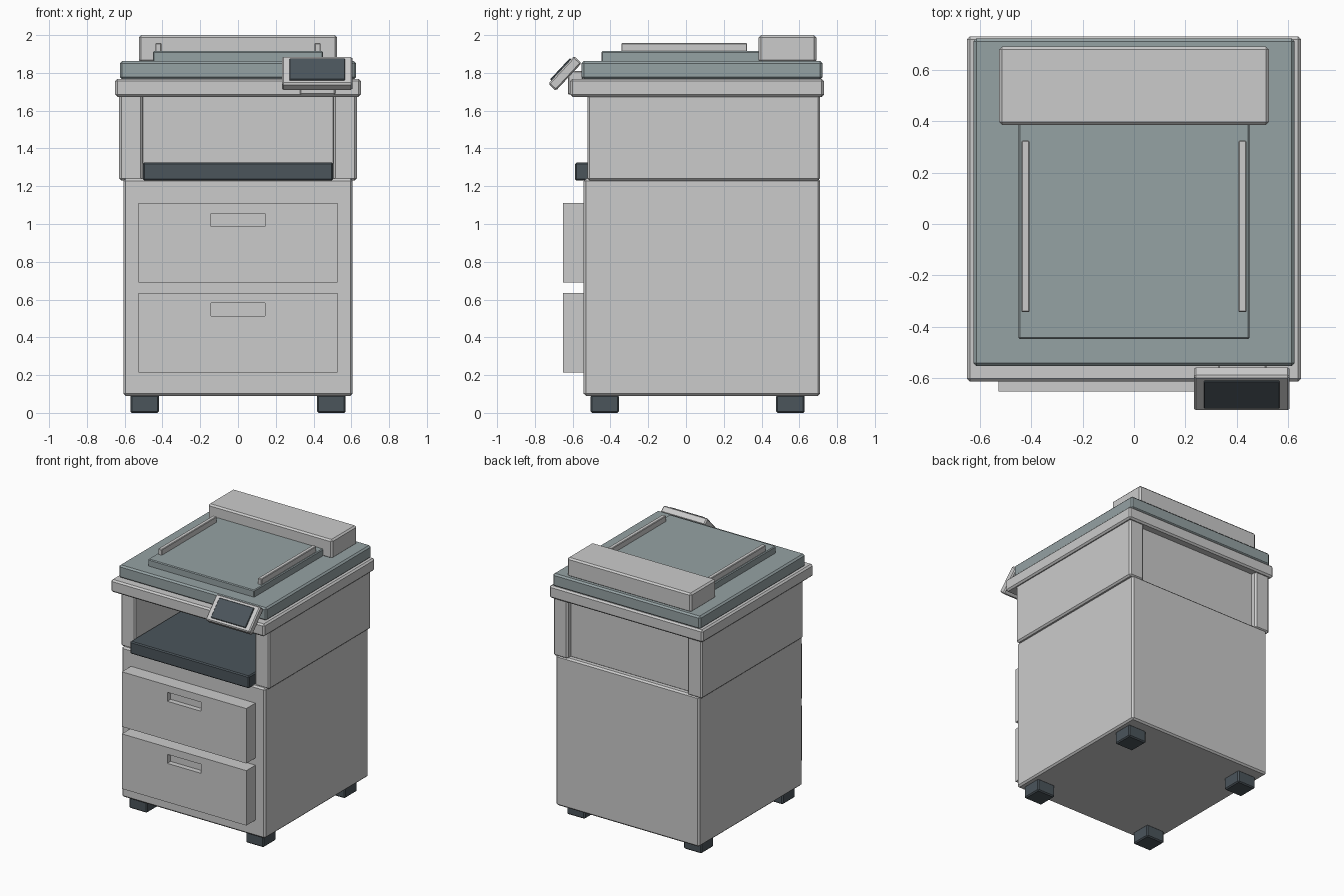
import bpy
from math import radians, sin, cos

if "Cube" in bpy.data.objects:
    bpy.data.objects.remove(bpy.data.objects["Cube"])


def material(name, rgb):
    m = bpy.data.materials.new(name)
    m.diffuse_color = (*rgb, 1)
    m.use_nodes = True
    m.node_tree.nodes["Principled BSDF"].inputs["Base Color"].default_value = m.diffuse_color
    return m


DARK = material("dark_plastic", (0.07, 0.09, 0.105))
BLUE = material("blue_grey", (0.30, 0.36, 0.37))


def box(name, x, y, z, mat=None, bevel=0.012):
    """Box from (min, max) ranges with a single chamfer."""
    bpy.ops.mesh.primitive_cube_add(size=1)
    ob = bpy.context.object
    ob.name = name
    for v in ob.data.vertices:
        v.co = [r[0] + (c + 0.5) * (r[1] - r[0]) for c, r in zip(v.co, (x, y, z))]
    if bevel:
        b = ob.modifiers.new("chamfer", 'BEVEL')
        b.width, b.segments = bevel, 1
    if mat:
        ob.data.materials.append(mat)
    return ob


def side(r, s):
    """Range mirrored to the side given by the sign s."""
    return r if s > 0 else (-r[1], -r[0])


# Cabinet and feet
box("cabinet", (-0.607, 0.607), (-0.542, 0.71), (0.09, 1.24))
for s, label in ((-1, "left"), (1, "right")):
    for y, end in (((-0.505, -0.355), "front"), ((0.477, 0.628), "back")):
        box(f"foot_{end}_{label}", side((0.418, 0.57), s), y, (0, 0.095), DARK, 0.008)

# Drawers with handle recesses
for i, z in enumerate((0.215, 0.69)):
    d = box(f"drawer_{i + 1}", (-0.527, 0.527), (-0.652, -0.53), (z, z + 0.42), bevel=0)
    cut = box(f"handle_cutter_{i + 1}", (-0.142, 0.142), (-0.70, -0.612),
              (z + 0.297, z + 0.366), bevel=0)
    cut.hide_render = True
    cut.hide_set(True)
    m = d.modifiers.new("recess", 'BOOLEAN')
    m.operation, m.object, m.solver = 'DIFFERENCE', cut, 'EXACT'

# Output bay: side walls, back wall and tray
for s, label in ((-1, "left"), (1, "right")):
    box(f"bay_wall_{label}", side((0.505, 0.63), s), (-0.522, 0.71), (1.23, 1.685))
box("bay_back_wall", (-0.515, 0.515), (0.61, 0.67), (1.23, 1.685))
box("output_tray", (-0.504, 0.504), (-0.588, 0.62), (1.23, 1.325), DARK, 0.008)

# Scanner base, lid, document plate, guides and feeder
box("scanner_base", (-0.65, 0.65), (-0.613, 0.73), (1.673, 1.768))
box("scanner_lid", (-0.625, 0.625), (-0.552, 0.722), (1.765, 1.863), BLUE)
box("document_plate", (-0.45, 0.45), (-0.447, 0.45), (1.855, 1.915), BLUE, 0.006)
for s, label in ((-1, "left"), (1, "right")):
    box(f"paper_guide_{label}", side((0.406, 0.438), s), (-0.342, 0.324), (1.905, 1.958), bevel=0.004)
box("document_feeder", (-0.525, 0.525), (0.385, 0.69), (1.855, 2.0))

# Tilted control panel on its bracket
box("panel_bracket", (0.327, 0.515), (-0.625, -0.545), (1.685, 1.81), bevel=0.006)
tilt = radians(47)
for name, w, h, t, off, mat in (("control_panel", 0.373, 0.20, 0.055, 0, None),
                                ("touch_screen", 0.294, 0.153, 0.02, 0.026, DARK)):
    ob = box(name, (-w / 2, w / 2), (-h / 2, h / 2), (-t / 2, t / 2), mat,
             0.008 if mat is None else 0.003)
    ob.location = (0.419, -0.641 - off * sin(tilt), 1.797 + off * cos(tilt))
    ob.rotation_euler.x = tilt
